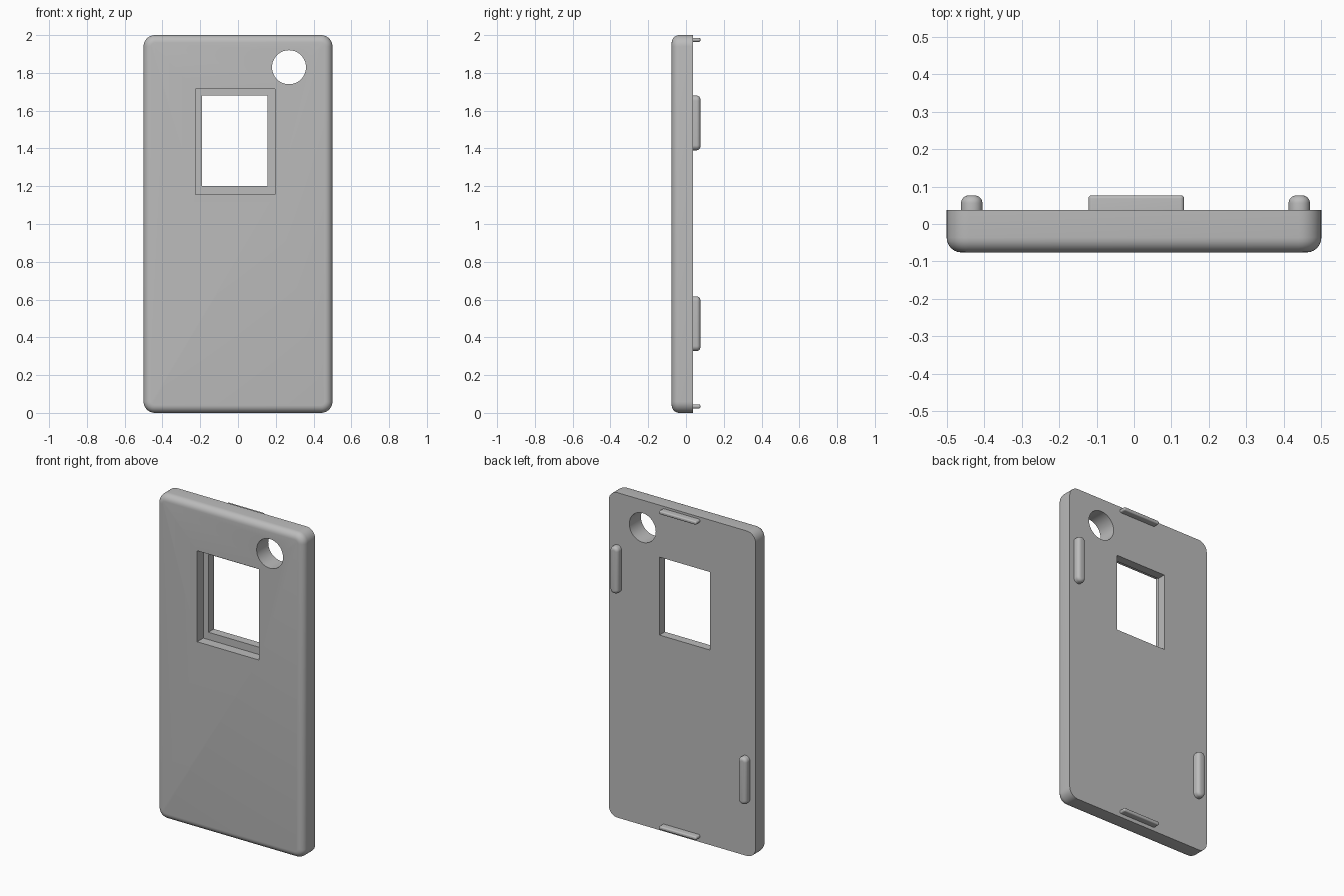
import bpy, bmesh, math
from mathutils import Matrix, Vector

cube = bpy.data.objects.get("Cube")
if cube:
    bpy.data.objects.remove(cube, do_unlink=True)

FRONT, BACK, TAB_END = -0.076, 0.037, 0.076

grey = bpy.data.materials.new("plain_grey")
grey.use_nodes = True
grey.diffuse_color = (0.5, 0.5, 0.5, 1)
grey.node_tree.nodes["Principled BSDF"].inputs["Base Color"].default_value = (0.5, 0.5, 0.5, 1)


def finish(name, bm):
    """Turn a bmesh into a named object."""
    mesh = bpy.data.meshes.new(name)
    bmesh.ops.recalc_face_normals(bm, faces=bm.faces)
    bm.to_mesh(mesh)
    bm.free()
    mesh.materials.append(grey)
    obj = bpy.data.objects.new(name, mesh)
    bpy.context.collection.objects.link(obj)
    return obj


def box(x0, x1, y0, y1, z0, z1):
    bm = bmesh.new()
    size = Vector((x1 - x0, y1 - y0, z1 - z0))
    centre = Vector((x0 + x1, y0 + y1, z0 + z1)) / 2
    bmesh.ops.create_cube(bm, size=1, matrix=Matrix.Translation(centre) @ Matrix.Diagonal(size.to_4d()))
    return bm


def rounded_slab(name, bounds, corner, rim, rim_side):
    """Box with round outline corners and one rounded rim facing rim_side along y."""
    bm = box(*bounds)
    depth_edges = [e for e in bm.edges if abs(e.verts[0].co.y - e.verts[1].co.y) > 0.001]
    bmesh.ops.bevel(bm, geom=depth_edges, offset=corner, segments=8, profile=0.5, affect='EDGES')
    rim_edges = [e for e in bm.edges if all(abs(v.co.y - rim_side) < 0.0001 for v in e.verts)]
    bmesh.ops.bevel(bm, geom=rim_edges, offset=rim, segments=6, profile=0.5, affect='EDGES')
    return finish(name, bm)


def smooth(obj):
    bpy.ops.object.select_all(action='DESELECT')
    obj.select_set(True)
    bpy.context.view_layer.objects.active = obj
    bpy.ops.object.shade_smooth_by_angle(angle=math.radians(30))


def cut(obj, cutter):
    cutter.hide_render = True
    mod = obj.modifiers.new("cut", 'BOOLEAN')
    mod.operation, mod.solver, mod.object = 'DIFFERENCE', 'EXACT', cutter
    bpy.context.view_layer.objects.active = obj
    bpy.ops.object.modifier_apply(modifier=mod.name)
    bpy.data.objects.remove(cutter, do_unlink=True)


# Cover panel with a rounded front rim
panel = rounded_slab("cover_panel", (-0.5, 0.5, FRONT, BACK, 0, 2), 0.06, 0.04, FRONT)

# Stepped window: shallow front recess, then a smaller through opening
cut(panel, finish("window_recess", box(-0.225, 0.195, -0.2, -0.016, 1.155, 1.715)))
cut(panel, finish("window_opening", box(-0.19, 0.155, -0.2, 0.2, 1.2, 1.68)))

# Round through hole
bm = bmesh.new()
bmesh.ops.create_cone(bm, cap_ends=True, segments=64, radius1=0.09, radius2=0.09, depth=0.5,
                      matrix=Matrix.Translation((0.27, 0, 1.83)) @ Matrix.Rotation(math.pi / 2, 4, 'X'))
cut(panel, finish("round_hole", bm))
smooth(panel)

# Clip tabs on the back: centre x, centre z, width, height, outer rim radius
tabs = {
    "upper_left_tab": (0.441, 1.535, 0.057, 0.29, 0.02),
    "lower_right_tab": (-0.433, 0.472, 0.057, 0.29, 0.02),
    "top_tab": (0.006, 1.975, 0.256, 0.022, 0.008),
    "bottom_tab": (0.006, 0.034, 0.256, 0.022, 0.008),
}
for name, (x, z, w, h, rim) in tabs.items():
    bounds = (x - w / 2, x + w / 2, BACK - 0.005, TAB_END, z - h / 2, z + h / 2)
    smooth(rounded_slab(name, bounds, min(w, h) * 0.48, rim, TAB_END))
